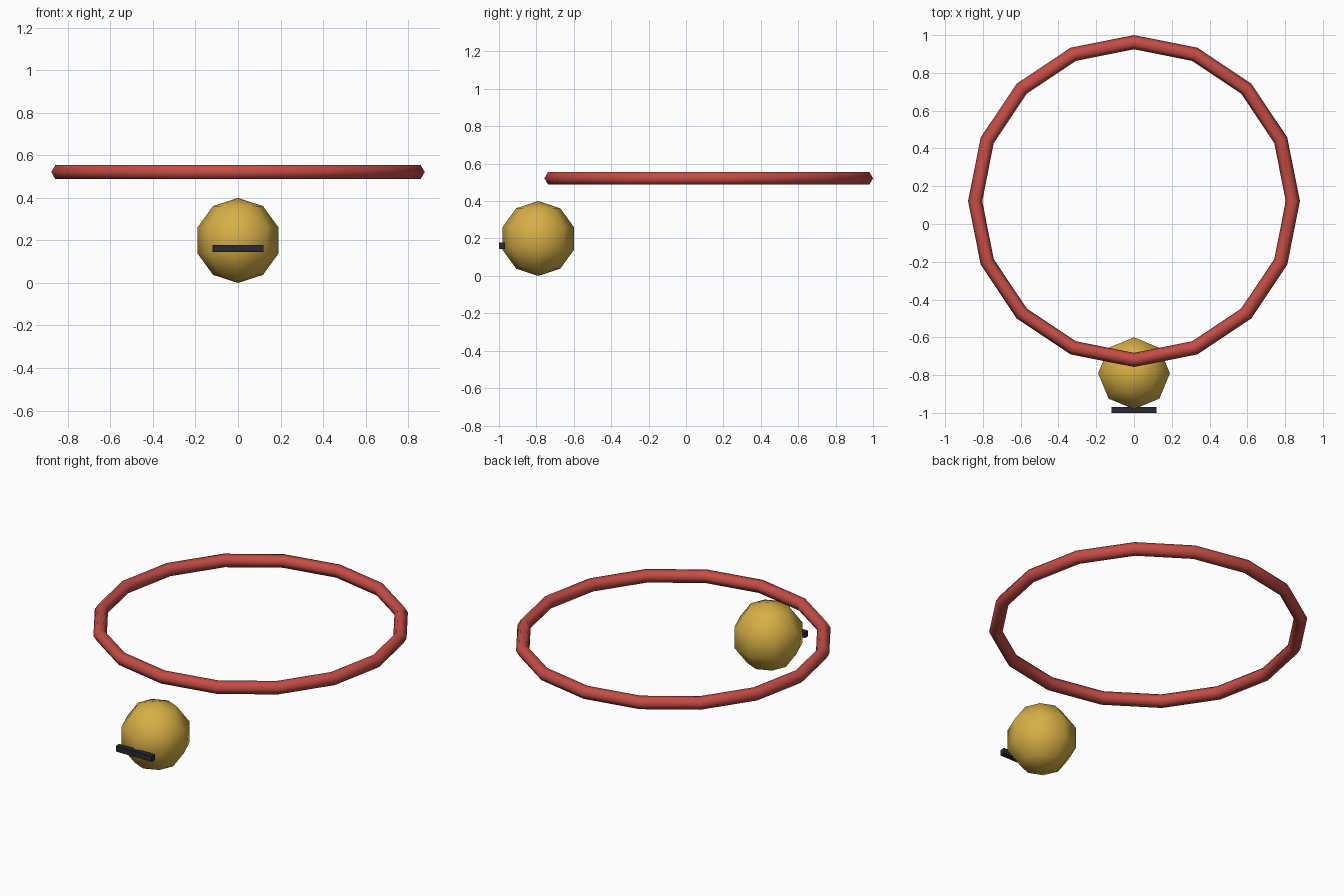
import bpy

cube = bpy.data.objects.get("Cube")
if cube:
    bpy.data.objects.remove(cube, do_unlink=True)


def make_material(name, rgb):
    mat = bpy.data.materials.new(name)
    mat.use_nodes = True
    color = (*rgb, 1.0)
    mat.diffuse_color = color
    mat.node_tree.nodes["Principled BSDF"].inputs["Base Color"].default_value = color
    return mat


def finish(name, mat, smooth):
    obj = bpy.context.object
    obj.name = name
    obj.data.name = name
    obj.data.materials.append(mat)
    if smooth:
        bpy.ops.object.shade_smooth()
    return obj


red = make_material("soft red", (0.56, 0.073, 0.06))
gold = make_material("gold yellow", (0.68, 0.43, 0.06))
dark = make_material("dark charcoal", (0.022, 0.022, 0.03))

# Floating ring: sixteen segments with a hexagonal section
bpy.ops.mesh.primitive_torus_add(
    major_segments=16, minor_segments=6, major_radius=0.841,
    minor_radius=0.0375, location=(0, 0.1215, 0.522))
finish("ring", red, True)

# Low-poly ball below the front of the ring
bpy.ops.mesh.primitive_uv_sphere_add(
    segments=8, ring_count=5, radius=0.2, location=(0, -0.79, 0.2))
finish("ball", gold, True)

# Dark bar across the front of the ball
bpy.ops.mesh.primitive_cube_add(size=1, location=(0, -0.984, 0.162))
bar = finish("front_bar", dark, False)
bar.scale = (0.24, 0.032, 0.034)
bpy.ops.object.transform_apply(location=False, rotation=False, scale=True)
